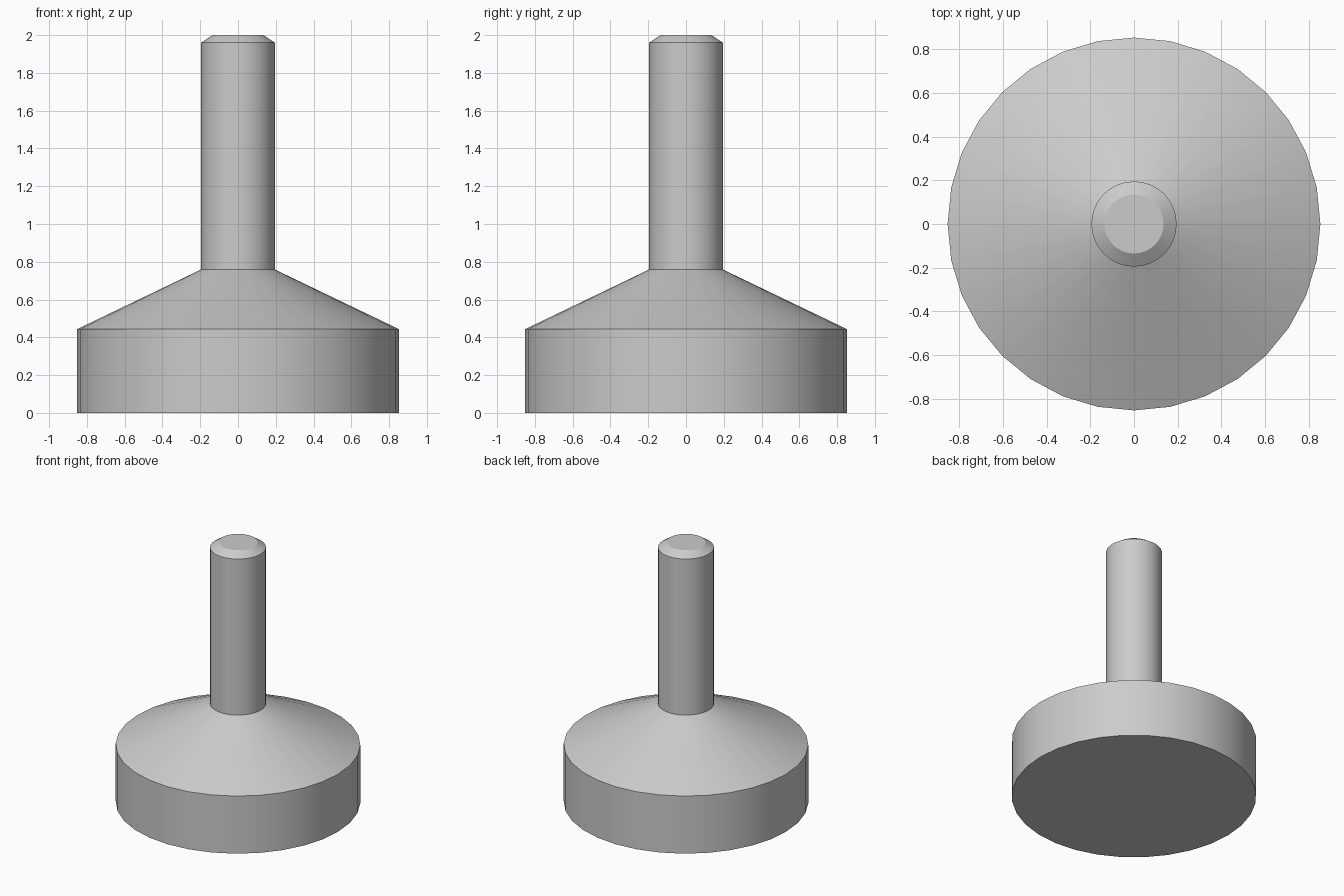
import bpy
import bmesh
from math import cos, sin, tau, radians

cube = bpy.data.objects.get("Cube")
if cube:
    bpy.data.objects.remove(cube, do_unlink=True)

grey = bpy.data.materials.new("plain grey")
grey.use_nodes = True
colour = (0.6, 0.6, 0.6, 1)
grey.diffuse_color = colour
grey.node_tree.nodes["Principled BSDF"].inputs["Base Color"].default_value = colour

SIDES = 32


def turned(name, profile, cap_bottom=True, cap_top=True):
    """Turn a profile of (radius, height) points around the z axis."""
    bm = bmesh.new()
    rings = [[bm.verts.new((r * cos(tau * i / SIDES), r * sin(tau * i / SIDES), z))
              for i in range(SIDES)] for r, z in profile]
    for low, high in zip(rings, rings[1:]):
        for i in range(SIDES):
            j = (i + 1) % SIDES
            bm.faces.new((low[i], low[j], high[j], high[i]))
    if cap_bottom:
        bm.faces.new(rings[0][::-1])
    if cap_top:
        bm.faces.new(rings[-1])
    mesh = bpy.data.meshes.new(name)
    bm.to_mesh(mesh)
    bm.free()
    mesh.materials.append(grey)
    obj = bpy.data.objects.new(name, mesh)
    bpy.context.collection.objects.link(obj)
    bpy.ops.object.select_all(action="DESELECT")
    obj.select_set(True)
    bpy.context.view_layer.objects.active = obj
    bpy.ops.object.shade_smooth_by_angle(angle=radians(30))
    return obj


# Drum base with a conical shoulder, open where the stem meets it
turned("base", [(0.853, 0), (0.853, 0.443), (0.195, 0.759)], cap_top=False)

# Stem with a chamfered tip
turned("stem", [(0.195, 0.759), (0.195, 1.96), (0.135, 2)], cap_bottom=False)
